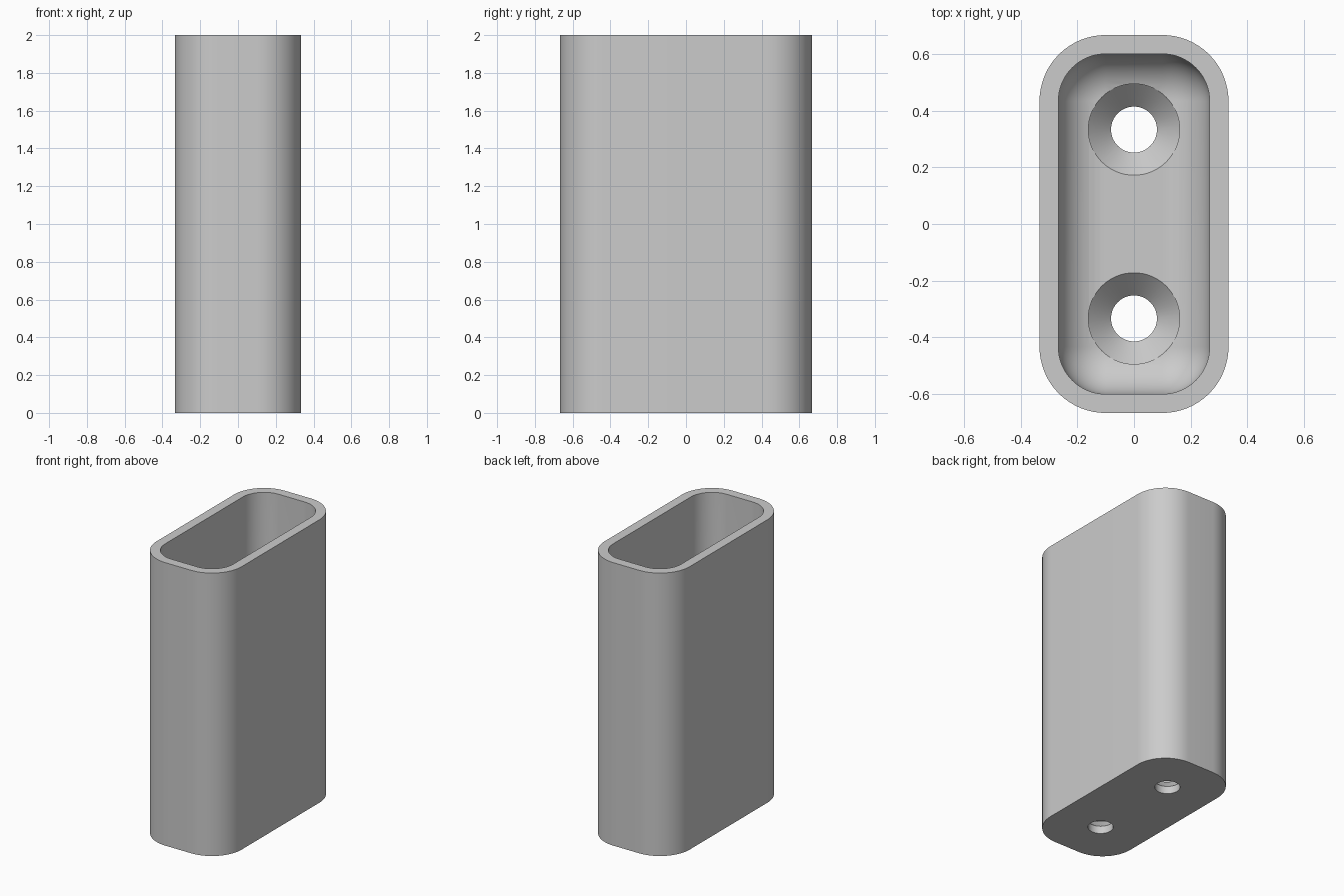
import bpy, bmesh
from math import sin, cos, pi

cube = bpy.data.objects.get("Cube")
if cube:
    bpy.data.objects.remove(cube, do_unlink=True)

HEIGHT, FLOOR = 2.0, 0.133
CORE_X, CORE_Y = 0.1, 0.433      # centres of the corner arcs
R_OUT, R_IN = 0.2333, 0.1667     # outer and inner corner radii
HOLE_Y, R_HOLE, R_SINK = 0.333, 0.081, 0.161

grey = bpy.data.materials.new("Grey plastic")
grey.use_nodes = True
colour = (0.6, 0.6, 0.6, 1)
grey.diffuse_color = colour
grey.node_tree.nodes["Principled BSDF"].inputs["Base Color"].default_value = colour


def rounded_ring(radius, z, steps=16):
    """Rounded rectangle made of four corner arcs."""
    pts = []
    for q, (sx, sy) in enumerate([(1, 1), (-1, 1), (-1, -1), (1, -1)]):
        for i in range(steps + 1):
            a = (q + i / steps) * pi / 2
            pts.append((sx * CORE_X + radius * cos(a), sy * CORE_Y + radius * sin(a), z))
    return pts


def circle_ring(radius, y, z, steps=64):
    return [(radius * cos(2 * pi * i / steps), y + radius * sin(2 * pi * i / steps), z)
            for i in range(steps)]


def loft(name, rings):
    """Closed solid through a stack of rings, bottom to top."""
    bm = bmesh.new()
    loops = [[bm.verts.new(p) for p in ring] for ring in rings]
    n = len(loops[0])
    for low, high in zip(loops, loops[1:]):
        for i in range(n):
            j = (i + 1) % n
            bm.faces.new((low[i], low[j], high[j], high[i]))
    bm.faces.new(loops[0][::-1])
    bm.faces.new(loops[-1])
    mesh = bpy.data.meshes.new(name)
    bm.to_mesh(mesh)
    bm.free()
    mesh.materials.append(grey)
    obj = bpy.data.objects.new(name, mesh)
    bpy.context.collection.objects.link(obj)
    return obj


# Outer body
body = loft("holder_body", [rounded_ring(R_OUT, 0), rounded_ring(R_OUT, HEIGHT)])

# Pocket with a rounded floor edge
FILLET, STEPS = R_IN - 0.005, 14
rings = []
for i in range(STEPS + 1):
    a = i / STEPS * pi / 2
    rings.append(rounded_ring(R_IN - FILLET * (1 - sin(a)), FLOOR + FILLET * (1 - cos(a))))
rings.append(rounded_ring(R_IN, HEIGHT + 0.1))
cutters = [loft("pocket_cutter", rings)]

# Countersunk screw holes
sink_z = FLOOR - (R_SINK - R_HOLE)
for side, y in (("front", -HOLE_Y), ("back", HOLE_Y)):
    profile = [(R_HOLE, -0.1), (R_HOLE, sink_z), (R_SINK, FLOOR), (R_SINK, FLOOR + 0.2)]
    cutters.append(loft(side + "_screw_hole_cutter",
                        [circle_ring(r, y, z) for r, z in profile]))

# Cut the body, then remove the cutters
bpy.ops.object.select_all(action='DESELECT')
body.select_set(True)
bpy.context.view_layer.objects.active = body
for cutter in cutters:
    cutter.hide_render = True
    mod = body.modifiers.new(cutter.name, 'BOOLEAN')
    mod.operation, mod.solver, mod.object = 'DIFFERENCE', 'EXACT', cutter
    bpy.ops.object.modifier_apply(modifier=mod.name)
    bpy.data.objects.remove(cutter, do_unlink=True)

bpy.ops.object.shade_smooth_by_angle(angle=pi / 6)
